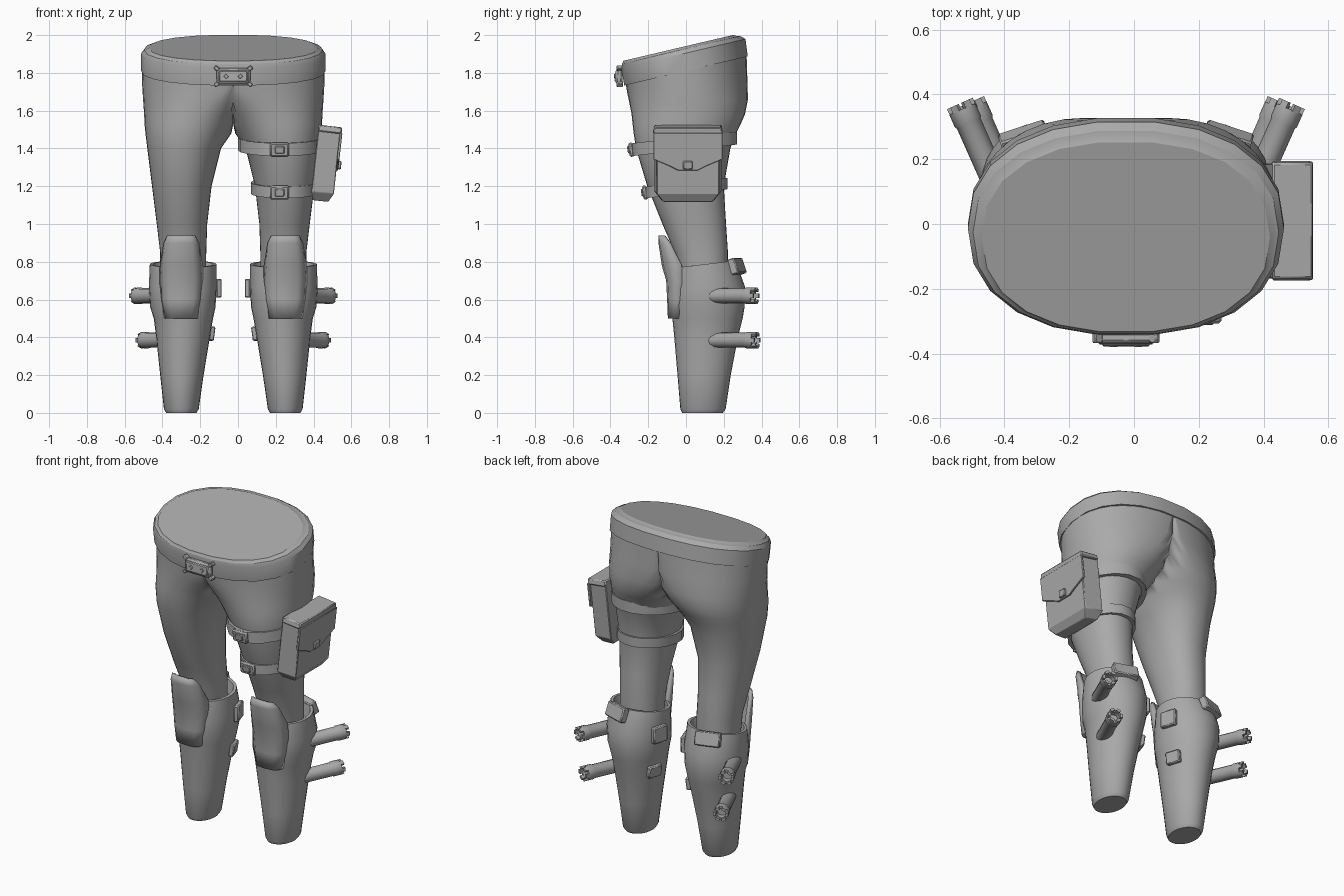
import bpy, bmesh, math
from mathutils import Matrix, Vector

if "Cube" in bpy.data.objects:
    bpy.data.objects.remove(bpy.data.objects["Cube"], do_unlink=True)

CX = -0.025  # symmetry plane of the body
grey = bpy.data.materials.new("plain grey")
grey.use_nodes = True
grey.diffuse_color = (0.4, 0.4, 0.4, 1)
grey.node_tree.nodes["Principled BSDF"].inputs["Base Color"].default_value = (0.4, 0.4, 0.4, 1)


def finish(name, bm, mirror=False, solid=0, bevel=0, angle=40, recalc=True):
    if recalc:
        bmesh.ops.recalc_face_normals(bm, faces=bm.faces)
    mesh = bpy.data.meshes.new(name)
    bm.to_mesh(mesh)
    bm.free()
    mesh.materials.append(grey)
    ob = bpy.data.objects.new(name, mesh)
    bpy.context.collection.objects.link(ob)
    ob.location.x = CX
    bpy.ops.object.select_all(action="DESELECT")
    ob.select_set(True)
    bpy.context.view_layer.objects.active = ob
    bpy.ops.object.shade_smooth_by_angle(angle=math.radians(angle))
    if mirror:
        mod = ob.modifiers.new("Mirror", "MIRROR")
        mod.merge_threshold = 0.0005
    if solid:
        mod = ob.modifiers.new("Solidify", "SOLIDIFY")
        mod.thickness = solid
        mod.offset = -1
    if bevel:
        mod = ob.modifiers.new("Bevel", "BEVEL")
        mod.width = bevel
        mod.segments = 1
    return ob


def loft(name, rings, n=24, power=1.0, clip=False, closed=False, **kw):
    """Rings are (z, slope, centre x, outer radius, inner radius, front y, back y)."""
    bm = bmesh.new()
    loops = []
    for z, slope, cx, ro, ri, yf, yb in rings:
        loop = []
        for i in range(n):
            a = math.tau * i / n
            c, s = math.cos(a), math.sin(a)
            c = math.copysign(abs(c) ** power, c)
            s = math.copysign(abs(s) ** power, s)
            x = cx + (ro if c > 0 else ri) * c
            y = (yf + yb) / 2 + (yb - yf) / 2 * s
            loop.append(bm.verts.new((max(0, x) if clip else x, y, z + slope * y)))
        loops.append(loop)
    pairs = list(zip(loops, loops[1:])) + ([(loops[-1], loops[0])] if closed else [])
    for lo, hi in pairs:
        for i in range(n):
            j = (i + 1) % n
            bm.faces.new((lo[i], lo[j], hi[j], hi[i]))
    if not closed:
        bm.faces.new(loops[0][::-1])
        bm.faces.new(loops[-1])
    bmesh.ops.recalc_face_normals(bm, faces=bm.faces)
    if clip:  # open the seam so both halves weld together
        seam = [f for f in bm.faces if all(v.co.x < 1e-5 for v in f.verts)]
        bmesh.ops.delete(bm, geom=seam, context="FACES")
        bmesh.ops.remove_doubles(bm, verts=bm.verts, dist=1e-5)
    return finish(name, bm, recalc=not clip, **kw)


def box(name, loc, size, rot=(0, 0, 0), bevel=0.006, mirror=False):
    bm = bmesh.new()
    bmesh.ops.create_cube(bm, size=1)
    turn = Matrix.Rotation(rot[2], 4, "Z") @ Matrix.Rotation(rot[1], 4, "Y") @ Matrix.Rotation(rot[0], 4, "X")
    bm.transform(Matrix.Translation(loc) @ turn @ Matrix.Diagonal((*size, 1)))
    return finish(name, bm, mirror=mirror, bevel=bevel, angle=25)


def slab(name, outline, depth, matrix, bevel=0.0):
    """Outline in (y, z), extruded along +x, then placed."""
    bm = bmesh.new()
    face = bm.faces.new([bm.verts.new((0, y, z)) for y, z in outline])
    ext = bmesh.ops.extrude_face_region(bm, geom=[face])["geom"]
    bmesh.ops.translate(bm, vec=(depth, 0, 0), verts=[v for v in ext if isinstance(v, bmesh.types.BMVert)])
    bm.transform(matrix)
    return finish(name, bm, bevel=bevel, angle=25)


# Trousers: half lofted from knee to waist and mirrored
loft("trousers", [
    (0.68, 0, .265, .12, .12, -.03, .22),
    (0.85, 0, .265, .122, .122, -.06, .222),
    (1.00, 0, .27, .135, .132, -.125, .212),
    (1.20, 0, .27, .16, .155, -.205, .20),
    (1.40, 0, .26, .195, .195, -.265, .235),
    (1.48, 0, .24, .225, .23, -.277, .265),
    (1.53, 0, .215, .255, .24, -.283, .29),
    (1.58, 0, .18, .292, .25, -.288, .312),
    (1.65, .03, .12, .357, .25, -.30, .328),
    (1.73, .1, .05, .432, .2, -.312, .325),
    (1.85, .23, 0, .485, .1, -.325, .32),
], n=36, power=0.93, clip=True, mirror=True, angle=60)

# Waistband with a bevelled lip and closed top
loft("waistband", [
    (1.81, .235, 0, .478, .478, -.318, .315),
    (1.81, .235, 0, .488, .488, -.33, .33),
    (1.905, .235, 0, .488, .488, -.345, .318),
    (1.928, .235, 0, .472, .472, -.342, .29),
    (1.932, .235, 0, .46, .46, -.338, .272),
    (1.942, .235, 0, .445, .445, -.335, .255),
], n=22, power=0.88, angle=30)

# Belt buckle with corner tabs and two small studs
tilt = (math.radians(-4), 0, 0)
box("buckle_plate", (0, -.353, 1.782), (.18, .035, .085), tilt, .01)
box("buckle_face", (0, -.366, 1.782), (.15, .02, .062), tilt, .006)
for sx in (-1, 1):
    for sz in (-1, 1):
        box("buckle_corner", (sx * .088, -.35, 1.782 + sz * .042), (.028, .035, .022), (0, sx * sz * -.6, 0), .004)
    box("buckle_stud", (sx * .038, -.374, 1.782), (.02, .012, .02), (0, math.pi / 4, 0), .002)

# Shin guards with an open collar around the knee
loft("shin_guard", [
    (0.00, 0, .275, .08, .08, -.02, .195),
    (0.02, 0, .275, .092, .092, -.03, .21),
    (0.20, 0, .272, .115, .115, -.045, .237),
    (0.40, 0, .266, .142, .142, -.062, .275),
    (0.50, 0, .264, .157, .157, -.072, .30),
    (0.56, 0, .266, .174, .172, -.08, .31),
    (0.66, .03, .267, .180, .178, -.078, .312),
    (0.775, .12, .267, .175, .178, -.05, .262),
    (0.775, .12, .267, .158, .16, -.035, .245),
    (0.70, .12, .267, .135, .135, -.03, .235),
], n=28, mirror=True, angle=40)

# Knee pads: bent sheet with thickness
bm = bmesh.new()
rows = []
for z, half, yf, ys in [(.94, .075, -.145, -.115), (.90, .095, -.146, -.085), (.78, .114, -.128, -.025),
                        (.70, .116, -.105, -.022), (.60, .108, -.10, -.025), (.50, .09, -.096, -.04)]:
    rows.append([bm.verts.new((.275 + half * u, ys + (yf - ys) * k, z))
                 for u, k in ((-1, 0), (-.88, .55), (-.6, .9), (0, 1), (.6, .9), (.88, .55), (1, 0))])
for a, b in zip(rows, rows[1:]):
    for j in range(6):
        bm.faces.new((a[j], b[j], b[j + 1], a[j + 1]))
finish("knee_pad", bm, mirror=True, solid=.022, recalc=False, angle=50)

# Plates on the inner and rear sides of the shin guards
box("inner_plate_upper", (.09, .17, .66), (.03, .10, .10), (0, 0, math.radians(-18)), mirror=True)
box("inner_plate_lower", (.125, .17, .42), (.03, .09, .075), (0, math.radians(-8), math.radians(-18)), mirror=True)
box("rear_collar_plate", (.315, .268, .775), (.15, .045, .085), (math.radians(20), 0, math.radians(-18)), mirror=True)

# Outrigger tubes with notched tips
for name, z, start, end in (("upper_tube", .62, (.405, .13), (.505, .355)), ("lower_tube", .385, (.365, .125), (.47, .36))):
    p, q = Vector((*start, z)), Vector((*end, z))
    way = q - p
    frame = Matrix.Translation(p) @ way.to_track_quat("Z", "Y").to_matrix().to_4x4()
    bm = bmesh.new()
    r, length = .04, way.length
    loops = []
    for rad, h in ((.02, -.02), (.034, -.01), (r, .015), (r, length * .8), (.044, length * .83),
                   (.044, length), (.028, length), (.026, length - .03)):
        loops.append([bm.verts.new((rad * math.cos(math.tau * i / 12), rad * math.sin(math.tau * i / 12), h))
                      for i in range(12)])
    for a, b in zip(loops, loops[1:]):
        for i in range(12):
            bm.faces.new((a[i], a[(i + 1) % 12], b[(i + 1) % 12], b[i]))
    bm.faces.new(loops[0][::-1])
    bm.faces.new(loops[-1])
    for i in range(6):  # crown teeth
        m = Matrix.Rotation(math.tau * i / 6, 4, "Z") @ Matrix.Translation((.036, 0, length + .008))
        bmesh.ops.create_cube(bm, size=1, matrix=m @ Matrix.Diagonal((.015, .024, .022, 1)))
    bm.transform(frame)
    finish(name, bm, mirror=True, angle=35)

# Thigh straps on the left leg, each with a buckle
for name, z, h, slope, cx, r, yf, yb in (("upper_strap", 1.425, .034, .11, .25, .225, -.288, .275),
                                         ("lower_strap", 1.19, .03, .11, .268, .175, -.215, .222)):
    t = .03
    inner, outer = (cx, r - t, r - t, yf + t, yb - t), (cx, r, r, yf, yb)
    loft(name, [(z - h, slope, *inner), (z - h, slope, *outer), (z + h, slope, *outer), (z + h, slope, *inner)],
         n=18, closed=True, angle=30)
    zb = z + slope * yf
    box(name + "_buckle", (.245, yf - .002, zb), (.10, .025, .075), (math.radians(8), 0, 0), .008)
    box(name + "_clip", (.245, yf - .014, zb), (.05, .016, .04), (math.radians(8), 0, 0), .004)

# Thigh pouch, leaning outward, with a pointed flap and clasp
lean = Matrix.Translation((.49, .01, 1.32)) @ Matrix.Rotation(math.radians(6.5), 4, "Y")
bm = bmesh.new()
sections = [(-.20, -.045, .035, .14), (-.155, -.06, .06, .178), (.165, -.06, .06, .178), (.195, -.055, .035, .165)]
prev = None
for z, x0, x1, w in sections:
    loop = [bm.verts.new(c) for c in ((x0, -w, z), (x1, -w * .93, z), (x1, w * .93, z), (x0, w, z))]
    if prev:
        for i in range(4):
            bm.faces.new((prev[i], prev[(i + 1) % 4], loop[(i + 1) % 4], loop[i]))
    else:
        bm.faces.new(loop[::-1])
    prev = loop
bm.faces.new(prev)
bm.transform(lean)
finish("pouch", bm, bevel=.004, angle=20)
flap = [(-.183, .17), (-.183, .03), (-.10, -.005), (-.05, -.03), (.05, -.03), (.10, -.005), (.183, .03), (.183, .17)]
slab("pouch_flap", flap, .014, lean @ Matrix.Translation((.055, 0, 0)), .003)
slab("pouch_lid", [(-.185, .165), (.185, .165), (.178, .20), (-.178, .20)], .125,
     lean @ Matrix.Translation((-.06, 0, 0)), .006)
slab("pouch_clasp", [(-.025, -.022), (.025, -.022), (.025, .022), (-.025, .022)], .03,
     lean @ Matrix.Translation((.052, 0, 0)), .004)
